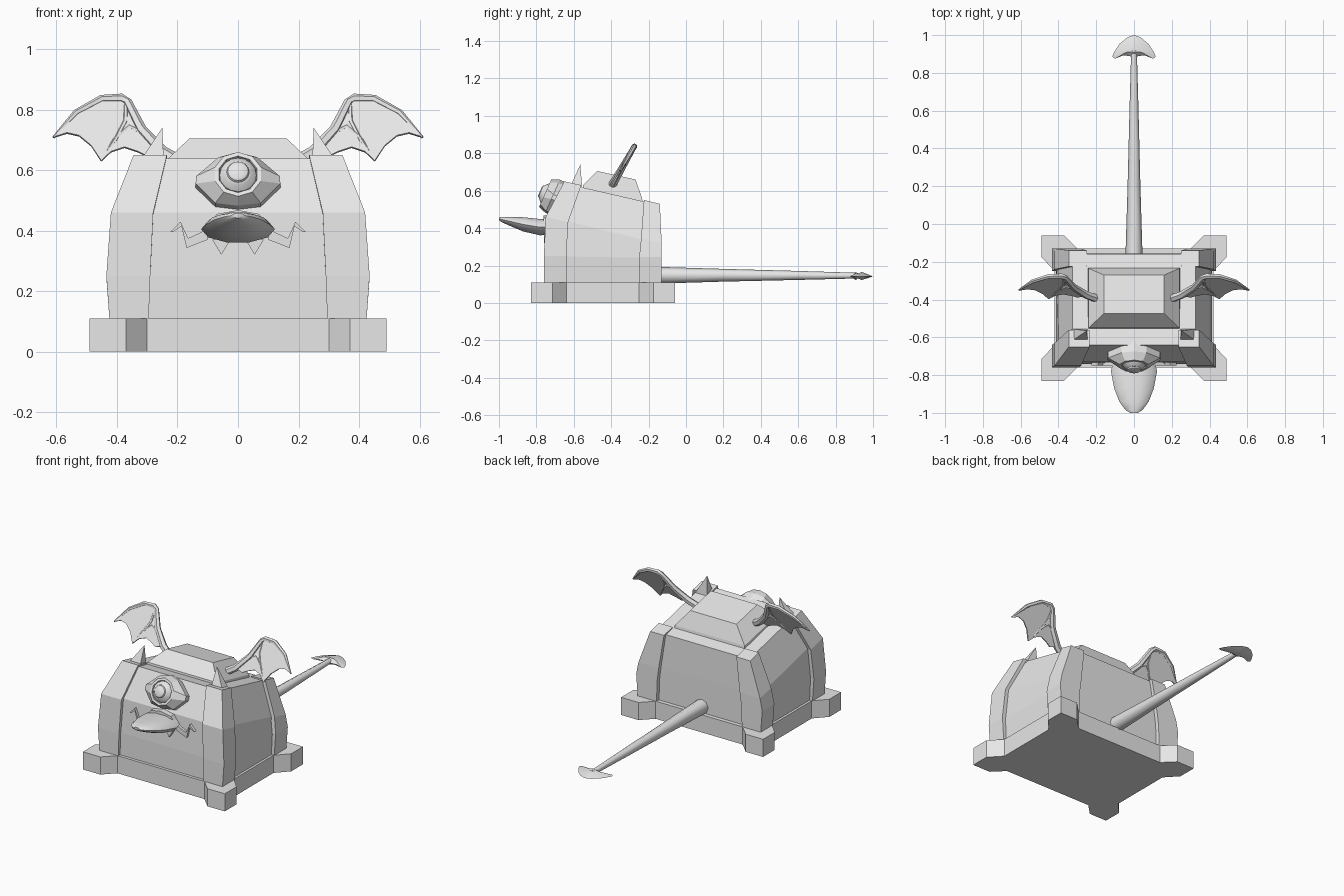
import bpy, bmesh, math
from mathutils import Vector, Matrix

if "Cube" in bpy.data.objects:
    bpy.data.objects.remove(bpy.data.objects["Cube"])

stone = bpy.data.materials.new("light_grey")
stone.diffuse_color = (0.8, 0.8, 0.8, 1)
stone.use_nodes = True
stone.node_tree.nodes["Principled BSDF"].inputs["Base Color"].default_value = stone.diffuse_color


def make(name, bm, smooth=None):
    bmesh.ops.recalc_face_normals(bm, faces=bm.faces)
    me = bpy.data.meshes.new(name)
    bm.to_mesh(me)
    bm.free()
    me.materials.append(stone)
    ob = bpy.data.objects.new(name, me)
    bpy.context.collection.objects.link(ob)
    if smooth:
        bpy.ops.object.select_all(action='DESELECT')
        ob.select_set(True)
        bpy.context.view_layer.objects.active = ob
        bpy.ops.object.shade_smooth_by_angle(angle=math.radians(smooth))
    return ob


def loft(name, rings, smooth=None, mat=None):
    """Skin closed rings of equal length and cap both ends."""
    bm = bmesh.new()
    vs = [[bm.verts.new(mat @ Vector(p) if mat else p) for p in r] for r in rings]
    n = len(rings[0])
    for a, b in zip(vs, vs[1:]):
        for i in range(n):
            bm.faces.new((a[i], a[(i + 1) % n], b[(i + 1) % n], b[i]))
    bm.faces.new(vs[0])
    bm.faces.new(vs[-1])
    return make(name, bm, smooth)


def box_ring(x, y0, y1, z0, z1):
    return [(-x, y0, z0), (x, y0, z0), (x, y1, z1), (-x, y1, z1)]


def ellipse(c, rx, rz, n=8):
    return [(c[0] + rx * math.cos(2 * math.pi * i / n), c[1],
             c[2] + rz * math.sin(2 * math.pi * i / n)) for i in range(n)]


def tube(name, pts, radii, n=6):
    """Tapered round bar along a path."""
    pts = [Vector(p) for p in pts]
    rings = []
    for i, p in enumerate(pts):
        d = (pts[min(i + 1, len(pts) - 1)] - pts[max(i - 1, 0)]).normalized()
        u = d.cross(Vector((0, 1, 0.01))).normalized()
        v = d.cross(u)
        rings.append([p + radii[i] * (u * math.cos(2 * math.pi * k / n) + v * math.sin(2 * math.pi * k / n))
                      for k in range(n)])
    return loft(name, rings, 50)


# base slab with four chamfered corner blocks
q = [(.30, .315), (.37, .385), (.49, .385), (.49, .27), (.42, .195)]
outline = q + [(x, -y) for x, y in q[::-1]] + [(-x, -y) for x, y in q] + [(-x, y) for x, y in q[::-1]]
loft("base", [[(x, y - .445, z) for x, y in outline] for z in (0, .11)])

# recessed body core with sloping top
loft("body", [box_ring(.405, -.742, -.155, .10, .10), box_ring(.412, -.742, -.155, .25, .24),
              box_ring(.398, -.73, -.155, .46, .32), box_ring(.325, -.64, -.16, .638, .527)])

# corner pillars
front = [(.425, -.76, .295, -.64, .11, .11), (.435, -.76, .29, -.64, .25, .25),
         (.42, -.75, .28, -.63, .46, .432), (.345, -.65, .235, -.56, .65, .63)]
back = [(.425, -.13, .295, -.25, .11, .11), (.435, -.13, .29, -.25, .245, .245),
        (.42, -.13, .28, -.24, .32, .345), (.345, -.14, .25, -.225, .53, .55)]
for name, secs in (("front_pillar", front), ("back_pillar", back)):
    for s in (-1, 1):
        loft(name, [[(s * xo, yo, zo), (s * xi, yo, zo), (s * xi, yi, zi), (s * xo, yi, zi)]
                    for xo, yo, xi, yi, zo, zi in secs])

# raised roof cap
loft("roof_cap", [box_ring(.245, -.555, -.23, .60, .53), box_ring(.24, -.55, -.235, .63, .56),
                  box_ring(.16, -.475, -.27, .705, .66)])

# horns
for s in (-1, 1):
    bm = bmesh.new()
    a, b, c, d, t = [bm.verts.new((s * x, y, z)) for x, y, z in
                     ((.245, -.62, .62), (.33, -.62, .62), (.33, -.555, .61), (.245, -.555, .61), (.25, -.565, .74))]
    for f in ((a, b, t), (b, c, t), (c, d, t), (d, a, t), (a, d, c, b)):
        bm.faces.new(f)
    make("horn", bm)

# eye, built facing -y and tilted back onto the sloping face
tilt = Matrix.Translation((0, -.70, .563)) @ Matrix.Rotation(math.radians(-24), 4, 'X')
half = [(0, .098), (.065, .08), (.138, .012), (.14, -.015), (.075, -.085)]
lid = half + [(0, -.095)] + [(-x, z) for x, z in half[:0:-1]]
oct_in = [(math.sin(2 * math.pi * i / 10), math.cos(2 * math.pi * i / 10)) for i in range(10)]
loft("eyelid", [[(x, .04, z) for x, z in lid], [(x, -.015, z) for x, z in lid],
                [(x * .08, -.058, z * .08) for x, z in oct_in],
                [(x * .066, -.058, z * .066) for x, z in oct_in],
                [(x * .062, -.04, z * .062) for x, z in oct_in]], None, tilt)
loft("eyeball", [ellipse((0, y, 0), r, r, 16) for y, r in
                 ((-.03, .064), (-.055, .06), (-.072, .045), (-.075, .04))], 30, tilt)
loft("pupil", [ellipse((0, y, 0), r, r, 16) for y, r in ((-.07, .04), (-.083, .034), (-.088, .025))], 30, tilt)

# tongue
loft("tongue", [ellipse((0, y, z), w, h, 10) for y, z, w, h in
                ((-.70, .405, .105, .04), (-.78, .405, .122, .046), (-.87, .42, .105, .04),
                 (-.94, .436, .078, .026), (-.985, .446, .045, .015), (-1.0, .45, .02, .008))], 40)
loft("upper_lip", [[(x, y, z) for x, z in ((-.11, .40), (-.07, .455), (0, .468), (.07, .455), (.11, .40))]
                   for y in (-.70, -.762)])

# jagged mouth corners and lower fangs
for s in (-1, 1):
    top = [(.10, .405), (.165, .375), (.19, .43), (.225, .395)]
    low = [(.215, .395), (.187, .415), (.17, .343), (.10, .37)]
    loft("mouth_corner", [[(s * x, y, z) for x, z in top + low] for y in (-.72, -.75)])
    loft("fang", [[(s * x, y, z) for x, z in ((.025, .37), (.085, .37), (.055, .32))] for y in (-.735, -.76)])


# wings lie in one tilted plane: depth follows height
def wing_pt(s, x, z, off=0):
    return (s * x, -.40 + (z - .62) * .57 - off, z + off * .57)


lead = [(.19, .625), (.25, .66), (.32, .735), (.365, .825), (.385, .838), (.45, .836), (.535, .79), (.61, .708)]
trail = [(.565, .722), (.525, .713), (.485, .68), (.452, .63), (.42, .66), (.375, .675), (.33, .66), (.30, .645)]
for s in (-1, 1):
    loft("wing_membrane", [[wing_pt(s, x, z, o) for x, z in lead[1:] + trail] for o in (-.004, .004)])
    tube("wing_arm", [wing_pt(s, *p) for p in lead], [.022, .021, .018, .015, .015, .013, .011, .004])
    tube("wing_finger", [wing_pt(s, *p) for p in ((.37, .82), (.373, .76), (.405, .70), (.452, .632))],
         [.008, .009, .008, .003])
    tube("wing_spar", [wing_pt(s, *p) for p in ((.31, .72), (.36, .745), (.41, .70), (.452, .632))],
         [.01, .009, .007, .003])

# tail and its arrow head
loft("tail", [ellipse((0, y, z), r, r, 8) for y, z, r in
              ((-.16, .148, .045), (.2, .148, .034), (.6, .147, .024), (.92, .146, .015))], 50)
side = [(.035, .988), (.075, .955), (.105, .91), (.115, .885), (.10, .875), (.06, .892), (.025, .89)]
rim = [(0, 1.0)] + side + [(0, .88)] + [(-x, y) for x, y in side[::-1]]
bm = bmesh.new()
ring = [bm.verts.new((x, y, .142)) for x, y in rim]
for dz in (.022, -.022):
    ridge = [bm.verts.new((x * .45, .918 + (y - .918) * .25, .144 + dz * (1 - abs(x) * 4))) for x, y in rim]
    for i in range(len(rim)):
        j = (i + 1) % len(rim)
        bm.faces.new((ring[i], ring[j], ridge[j], ridge[i]))
    bm.faces.new(ridge)
make("tail_head", bm, 40)
